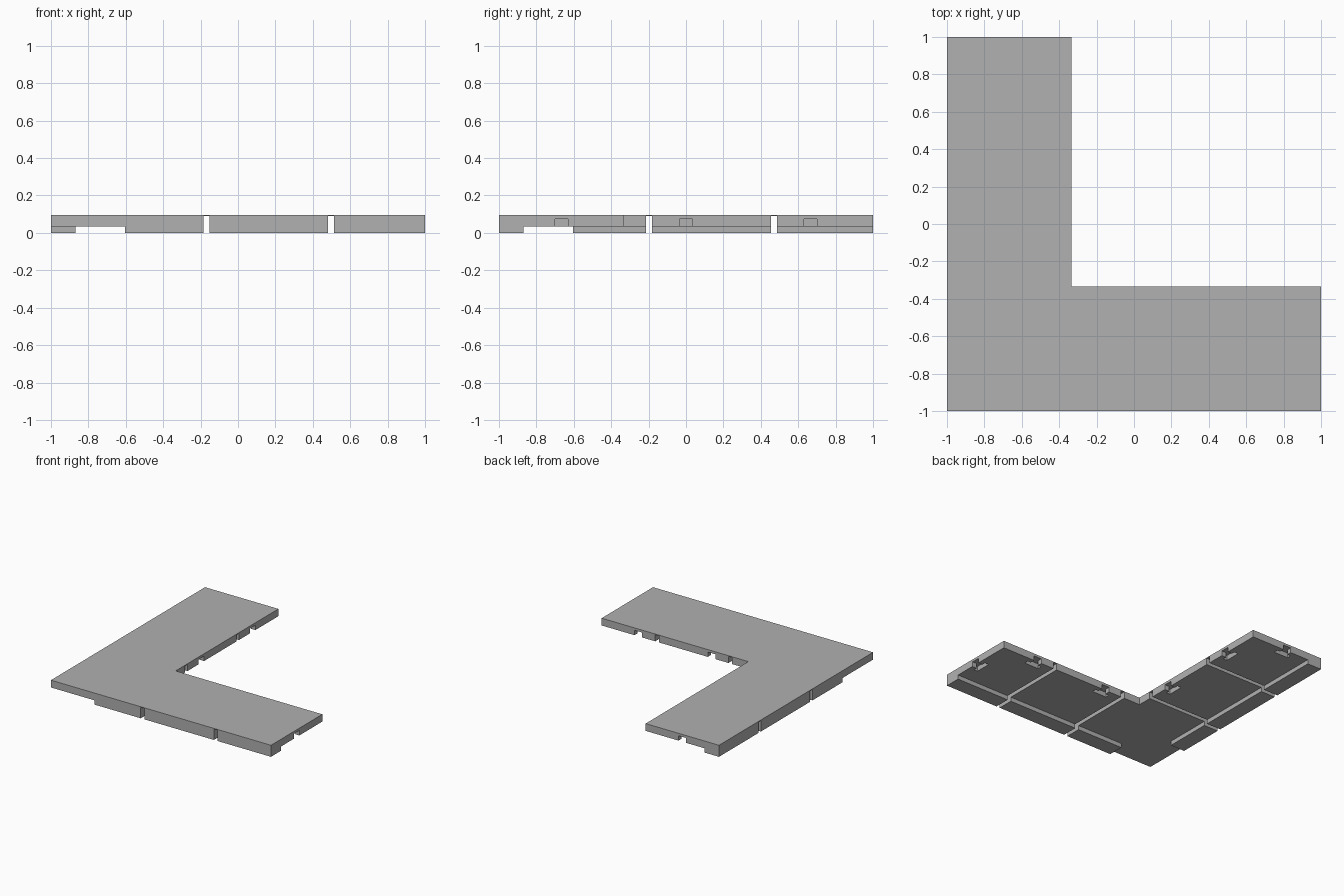
import bpy, bmesh
from math import pi
from mathutils import Matrix, Vector

if "Cube" in bpy.data.objects:
    bpy.data.objects.remove(bpy.data.objects["Cube"], do_unlink=True)

HEIGHT = 0.095      # full thickness
FLOOR = 0.035       # underside level between the rails
THIRD = 2 / 3       # tile module
INNER = -1 / 3      # inner edges of the corner piece
BELOW, BEYOND = -0.1, 1.1

grey = bpy.data.materials.new("warm_grey")
grey.use_nodes = True
colour = (0.44, 0.44, 0.44, 1)
grey.diffuse_color = colour
grey.node_tree.nodes["Principled BSDF"].inputs["Base Color"].default_value = colour


def add_prism(bm, outline, z0, z1, place=Matrix()):
    """Extrude a counter-clockwise outline from z0 to z1."""
    base = bm.faces.new([bm.verts.new(place @ Vector((x, y, z0))) for x, y in outline])
    top = bmesh.ops.extrude_face_region(bm, geom=[base])["geom"]
    verts = [g for g in top if isinstance(g, bmesh.types.BMVert)]
    bmesh.ops.translate(bm, verts=verts, vec=(0, 0, z1 - z0))


def rectangle(x0, x1, y0, y1):
    return [(x0, y0), (x1, y0), (x1, y1), (x0, y1)]


def make_object(name, bm):
    bmesh.ops.recalc_face_normals(bm, faces=bm.faces)
    mesh = bpy.data.meshes.new(name)
    bm.to_mesh(mesh)
    bm.free()
    mesh.materials.append(grey)
    obj = bpy.data.objects.new(name, mesh)
    bpy.context.collection.objects.link(obj)
    return obj


# Corner slab
bm = bmesh.new()
add_prism(bm, [(-1, -1), (1, -1), (1, INNER), (INNER, INNER), (INNER, 1), (-1, 1)], 0, HEIGHT)
slab = make_object("corner_slab", bm)
cutters = []

# Raised underside, leaving a rail along each outer edge
bm = bmesh.new()
add_prism(bm, rectangle(-0.87, BEYOND, -0.87, BEYOND), BELOW, FLOOR)
cutters.append(make_object("underside_cutter", bm))

# Open corner between the two rails
bm = bmesh.new()
add_prism(bm, rectangle(-BEYOND, -0.605, -BEYOND, -0.605), BELOW, FLOOR)
cutters.append(make_object("corner_cutter", bm))

# Deep grooves across each arm
bm = bmesh.new()
half = 0.016
for x in (-0.168, 0.497):
    add_prism(bm, rectangle(x - half, x + half, -BEYOND, -0.3), BELOW, 0.09)
for y in (-0.197, 0.471):
    add_prism(bm, rectangle(-BEYOND, -0.3, y - half, y + half), BELOW, 0.09)
cutters.append(make_object("groove_cutter", bm))

# T-shaped connector slots along the inner and end edges
neck, head, shoulder, depth = 0.035, 0.065, -0.04, -0.075
tee = [(-neck, 0.05), (-neck, shoulder), (-head, shoulder), (-head, depth),
       (head, depth), (head, shoulder), (neck, shoulder), (neck, 0.05)]
bm = bmesh.new()
facing_x = Matrix.Rotation(-pi / 2, 4, "Z")
for x, y in ((0, INNER), (THIRD, INNER), (-THIRD, 1)):
    add_prism(bm, tee, BELOW, 0.075, Matrix.Translation((x, y, 0)))
for x, y in ((INNER, 0), (INNER, THIRD), (1, -THIRD)):
    add_prism(bm, tee, BELOW, 0.075, Matrix.Translation((x, y, 0)) @ facing_x)
cutters.append(make_object("slot_cutter", bm))

# Cut, bake the result and drop the cutters
for cutter in cutters:
    cutter.hide_render = True
    cut = slab.modifiers.new(cutter.name, "BOOLEAN")
    cut.operation = "DIFFERENCE"
    cut.solver = "EXACT"
    cut.object = cutter
graph = bpy.context.evaluated_depsgraph_get()
baked = bpy.data.meshes.new_from_object(slab.evaluated_get(graph))
slab.modifiers.clear()
slab.data = baked
for cutter in cutters:
    bpy.data.objects.remove(cutter, do_unlink=True)
